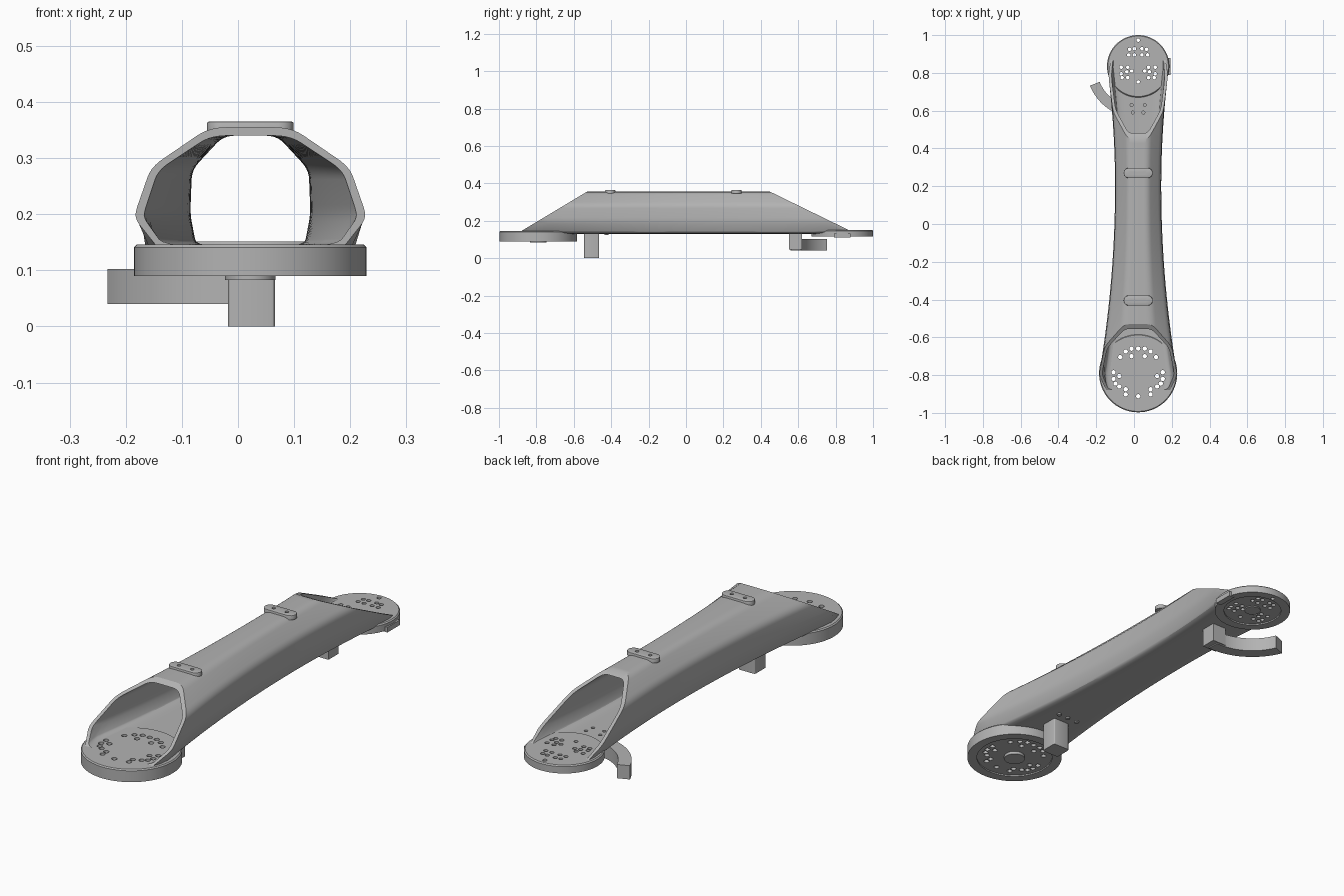
import bpy, bmesh, math
from mathutils import Matrix, Vector

cube = bpy.data.objects.get("Cube")
if cube:
    bpy.data.objects.remove(cube, do_unlink=True)

CX = 0.022                     # symmetry axis of the arm
FRONT_Y, FRONT_R = -0.79, 0.207
BACK_Y, BACK_R = 0.835, 0.165

grey = bpy.data.materials.new("satin grey")
grey.use_nodes = True
grey.diffuse_color = (0.45, 0.45, 0.45, 1)
grey.node_tree.nodes["Principled BSDF"].inputs["Base Color"].default_value = (0.45, 0.45, 0.45, 1)


def finish(name, bm):
    bmesh.ops.recalc_face_normals(bm, faces=bm.faces)
    mesh = bpy.data.meshes.new(name)
    bm.to_mesh(mesh)
    bm.free()
    mesh.materials.append(grey)
    ob = bpy.data.objects.new(name, mesh)
    bpy.context.collection.objects.link(ob)
    return ob


def activate(ob):
    bpy.ops.object.select_all(action='DESELECT')
    ob.select_set(True)
    bpy.context.view_layer.objects.active = ob


def smooth(ob, angle=28):
    activate(ob)
    bpy.ops.object.shade_smooth_by_angle(angle=math.radians(angle))


def cut(ob, cutter):
    mod = ob.modifiers.new("holes", 'BOOLEAN')
    mod.operation = 'DIFFERENCE'
    mod.solver = 'EXACT'
    mod.object = cutter
    activate(ob)
    bpy.ops.object.modifier_apply(modifier=mod.name)


def drill_set(name, holes, y, r, z0, z1):
    """Vertical drills at mirrored (x, y) offsets from the axis."""
    bm = bmesh.new()
    for dx, dy in holes:
        for sx in ({dx, -dx} if dx else {0}):
            bmesh.ops.create_cone(bm, cap_ends=True, segments=14, radius1=r, radius2=r, depth=z1 - z0,
                                  matrix=Matrix.Translation((CX + sx, y + dy, (z0 + z1) / 2)))
    ob = finish(name, bm)
    ob.hide_render = True
    return ob


def prism(name, outline, z0, z1, bevel=0.0):
    """Extrude an (x, y) outline between two heights."""
    bm = bmesh.new()
    face = bm.faces.new([bm.verts.new((x, y, z0)) for x, y in outline])
    out = bmesh.ops.extrude_face_region(bm, geom=[face])
    bmesh.ops.translate(bm, vec=(0, 0, z1 - z0), verts=[v for v in out["geom"] if isinstance(v, bmesh.types.BMVert)])
    if bevel:
        top = [e for e in bm.edges if all(v.co.z > z1 - 1e-5 for v in e.verts)]
        bmesh.ops.bevel(bm, geom=top, offset=bevel, segments=2, affect='EDGES', profile=0.5)
    return finish(name, bm)


def box(name, x0, x1, y0, y1, z0, z1, bevel=0.0):
    ob = prism(name, [(x0, y0), (x1, y0), (x1, y1), (x0, y1)], z0, z1)
    if bevel:
        bm = bmesh.new()
        bm.from_mesh(ob.data)
        upright = [e for e in bm.edges if abs(e.verts[0].co.z - e.verts[1].co.z) > 0.01]
        bmesh.ops.bevel(bm, geom=upright, offset=bevel, segments=3, affect='EDGES', profile=0.5)
        bm.to_mesh(ob.data)
        bm.free()
    smooth(ob)
    return ob


# Hollow arm: octagonal section, waisted along its length, slanted open ends
def half_width(y):
    if y < FRONT_Y:
        return math.sqrt(FRONT_R ** 2 - (y - FRONT_Y) ** 2)
    if y > BACK_Y:
        return math.sqrt(BACK_R ** 2 - (y - BACK_Y) ** 2)
    return 0.123 + (0.0857 if y < 0.2 else 0.104) * (y - 0.2) ** 2


def section(corners, steps=5, part=0.22):
    """Mirror the corners and round them; each is (width factor, offset, z)."""
    pts = [Vector(c) for c in corners]
    pts += [Vector((-p.x, -p.y, p.z)) for p in reversed(pts)]
    ring = []
    for i, p in enumerate(pts):
        a = p.lerp(pts[i - 1], part)
        b = p.lerp(pts[(i + 1) % len(pts)], part)
        ring += [a.lerp(p, k / steps).lerp(p.lerp(b, k / steps), k / steps) for k in range(steps + 1)]
    return ring


outer = section([(0.5, -0.01, 0.355), (0.96, 0, 0.285), (1, 0, 0.2), (0.88, 0, 0.13)])
inner = section([(0.5, -0.014, 0.34), (0.96, -0.014, 0.279), (1, -0.016, 0.2), (0.88, -0.012, 0.143)])
STATIONS = 44
bm = bmesh.new()


def loft(ring):
    rows = []
    for s in range(STATIONS + 1):
        row = []
        for a, b, z in ring:
            start = -0.53 - (0.355 - z) * 1.667
            end = 0.45 + (0.355 - z) * 2.05
            y = start + (end - start) * s / STATIONS
            row.append(bm.verts.new((CX + a * half_width(y) + b, y, z)))
        rows.append(row)
    for r0, r1 in zip(rows, rows[1:]):
        bridge(r0, r1)
    return rows


def bridge(r0, r1):
    for i in range(len(r0)):
        bm.faces.new((r0[i - 1], r0[i], r1[i], r1[i - 1]))


skin, lining = loft(outer), loft(inner)
for end in (0, -1):
    bridge(skin[end], lining[end])
arm = finish("arm_shell", bm)


# Round joint flanges with a recessed underside and a central hub
def flange(name, y, r, z0, z1, rim, hub, hub_z):
    profile = [(0, hub_z), (hub, hub_z), (hub, z0 + 0.006), (rim, z0 + 0.006), (rim, z0),
               (r, z0), (r, z1 - 0.005), (r - 0.005, z1), (0, z1)]
    bm = bmesh.new()
    verts = [bm.verts.new((CX + px, y, pz)) for px, pz in profile]
    edges = [bm.edges.new(p) for p in zip(verts, verts[1:])]
    bmesh.ops.spin(bm, geom=verts + edges, cent=(CX, y, 0), axis=(0, 0, 1),
                   angle=math.tau, steps=72, use_duplicate=False)
    bmesh.ops.remove_doubles(bm, verts=bm.verts, dist=1e-5)
    return finish(name, bm)


front_flange = flange("front_flange", FRONT_Y, FRONT_R, 0.09, 0.146, 0.165, 0.045, 0.083)
back_flange = flange("back_flange", BACK_Y, BACK_R, 0.115, 0.151, 0.125, 0.035, 0.116)

# Bolt hole patterns
front_holes = [(0, .13), (.035, .13), (.066, .115), (.035, .09), (.095, .085), (.13, .005), (.1, -.015),
               (.13, -.03), (.1, -.07), (.12, -.055), (.066, -.085), (.066, -.112), (0, -.122)]
back_holes = [(0, .138), (.02, .093), (.045, .09), (.02, .06), (.05, .06), (.055, -.005), (.09, -.005),
              (.06, -.03), (.09, -.04), (.035, -.025), (.055, -.06), (.085, -.06), (0, -.083)]
drills = [drill_set("front_drill", front_holes, FRONT_Y, 0.0115, 0.05, 0.2),
          drill_set("back_drill", back_holes, BACK_Y, 0.0095, 0.05, 0.2),
          drill_set("floor_drill", [(.035, -.6), (.035, .63), (.028, .59)], 0, 0.008, 0.134, 0.18)]
for d in drills:
    cut(arm, d)
cut(front_flange, drills[0])
cut(back_flange, drills[1])

# Stadium pads on the top, each with two screw holes
for label, y in (("front", -0.405), ("back", 0.27)):
    outline = []
    for side in (1, -1):
        for k in range(9):
            a = math.pi * (k / 8 - 0.5)
            outline.append((CX + side * (0.05 + 0.027 * math.cos(a)), y + side * 0.027 * math.sin(a)))
    pad = prism(label + "_top_pad", outline, 0.345, 0.365, 0.003)
    drills.append(drill_set(label + "_pad_drill", [(.033, 0)], y, 0.008, 0.358, 0.38))
    cut(pad, drills[-1])
    smooth(pad)

for ob in (arm, front_flange, back_flange):
    smooth(ob)
for d in drills:
    bpy.data.objects.remove(d, do_unlink=True)

# Mounting post and small screw heads under the arm
box("lower_post", -0.018, 0.066, -0.545, -0.465, 0, 0.135, 0.008)
bm = bmesh.new()
for dx in (-0.05, 0, 0.05):
    bmesh.ops.create_cone(bm, cap_ends=True, segments=14, radius1=0.01, radius2=0.01, depth=0.012,
                          matrix=Matrix.Translation((CX + dx, -0.425, 0.13)))
smooth(finish("lower_screws", bm))

# Curved hook around the back joint, with its block
angles = [math.radians(202 + 72 * k / 20) for k in range(21)]
hook = [(CX + 0.275 * math.cos(a), BACK_Y + 0.275 * math.sin(a)) for a in angles]
hook += [(CX + 0.22 * math.cos(a), BACK_Y + 0.22 * math.sin(a)) for a in reversed(angles)]
smooth(prism("curved_hook", hook, 0.04, 0.102))
box("hook_block", -0.005, 0.066, 0.55, 0.62, 0.045, 0.135)

# Side tab on the back joint
box("side_tab", 0.165, 0.192, 0.79, 0.88, 0.11, 0.133)
